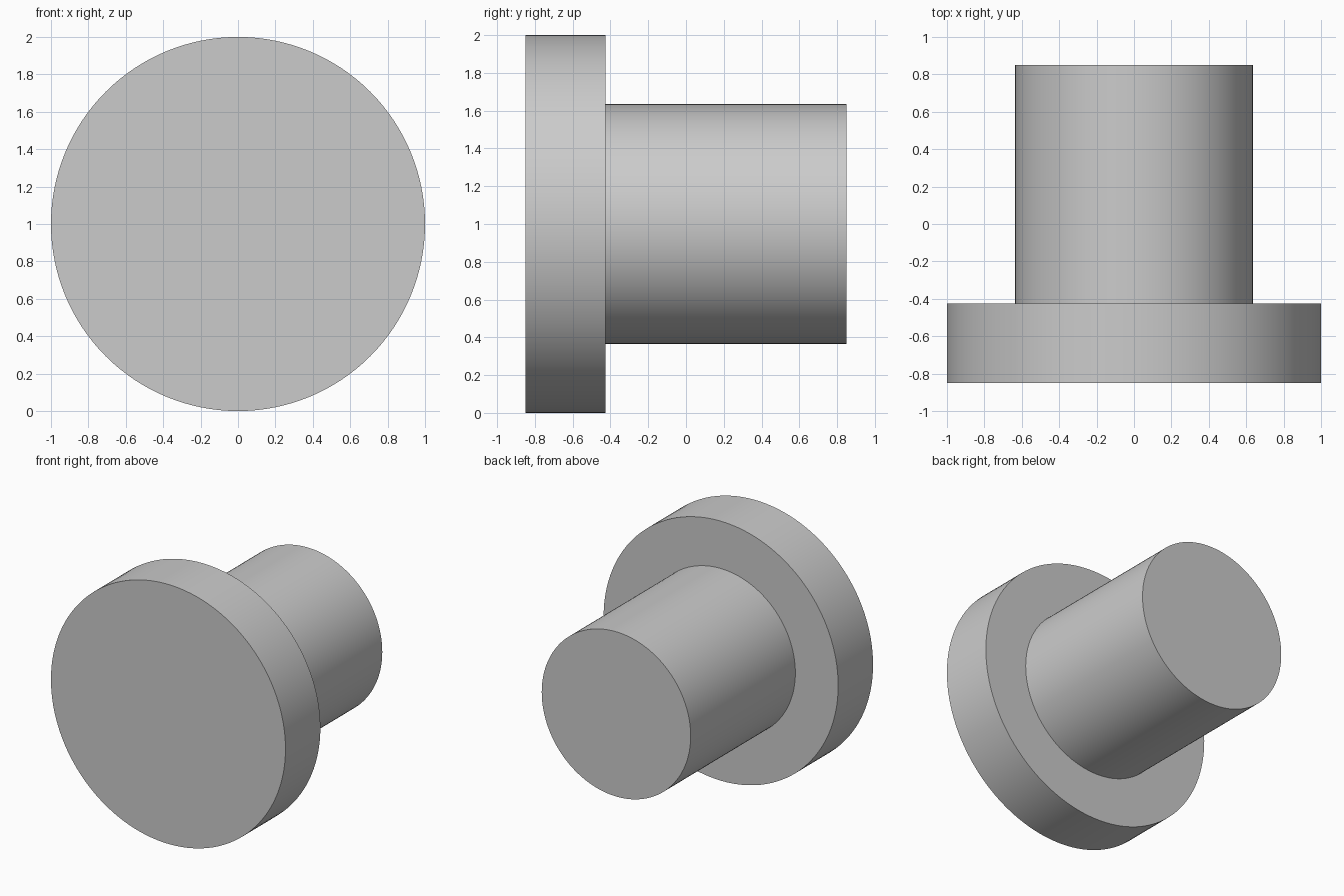
import bpy, bmesh, math
from mathutils import Vector

cube = bpy.data.objects.get("Cube")
if cube:
    bpy.data.objects.remove(cube, do_unlink=True)

# Plain grey material
COLOUR = (0.6, 0.6, 0.6, 1.0)
grey = bpy.data.materials.new("plain_grey")
grey.use_nodes = True
grey.diffuse_color = COLOUR
for node in grey.node_tree.nodes:
    if node.type == 'BSDF_PRINCIPLED':
        node.inputs["Base Color"].default_value = COLOUR

# Main sizes: wide flange at the front, solid shaft behind it
FLANGE_R, SHAFT_R = 1.0, 0.635
FRONT, STEP, BACK = -0.85, -0.425, 0.85
SEGMENTS = 128


def lathe_along_y(name, profile, centre):
    """Spin a (radius, y) profile round the y axis into a closed solid."""
    bm = bmesh.new()
    verts = [bm.verts.new((0, y, r)) for r, y in profile]
    edges = [bm.edges.new(pair) for pair in zip(verts, verts[1:])]
    bmesh.ops.spin(bm, geom=verts + edges, cent=(0, 0, 0), axis=(0, 1, 0),
                   angle=math.tau, steps=SEGMENTS)
    bmesh.ops.remove_doubles(bm, verts=bm.verts, dist=1e-4)
    bmesh.ops.recalc_face_normals(bm, faces=bm.faces)
    bmesh.ops.translate(bm, verts=bm.verts, vec=Vector(centre))
    mesh = bpy.data.meshes.new(name)
    bm.to_mesh(mesh)
    bm.free()
    obj = bpy.data.objects.new(name, mesh)
    bpy.context.collection.objects.link(obj)
    mesh.materials.append(grey)
    return obj


# One-piece flange and shaft
pin = lathe_along_y("flanged_shaft", [
    (0, FRONT), (FLANGE_R, FRONT), (FLANGE_R, STEP),
    (SHAFT_R, STEP), (SHAFT_R, BACK), (0, BACK)], (0, 0, FLANGE_R))

# Smooth round walls with crisp rims
bpy.ops.object.select_all(action='DESELECT')
pin.select_set(True)
bpy.context.view_layer.objects.active = pin
bpy.ops.object.shade_smooth_by_angle(angle=math.radians(30))
